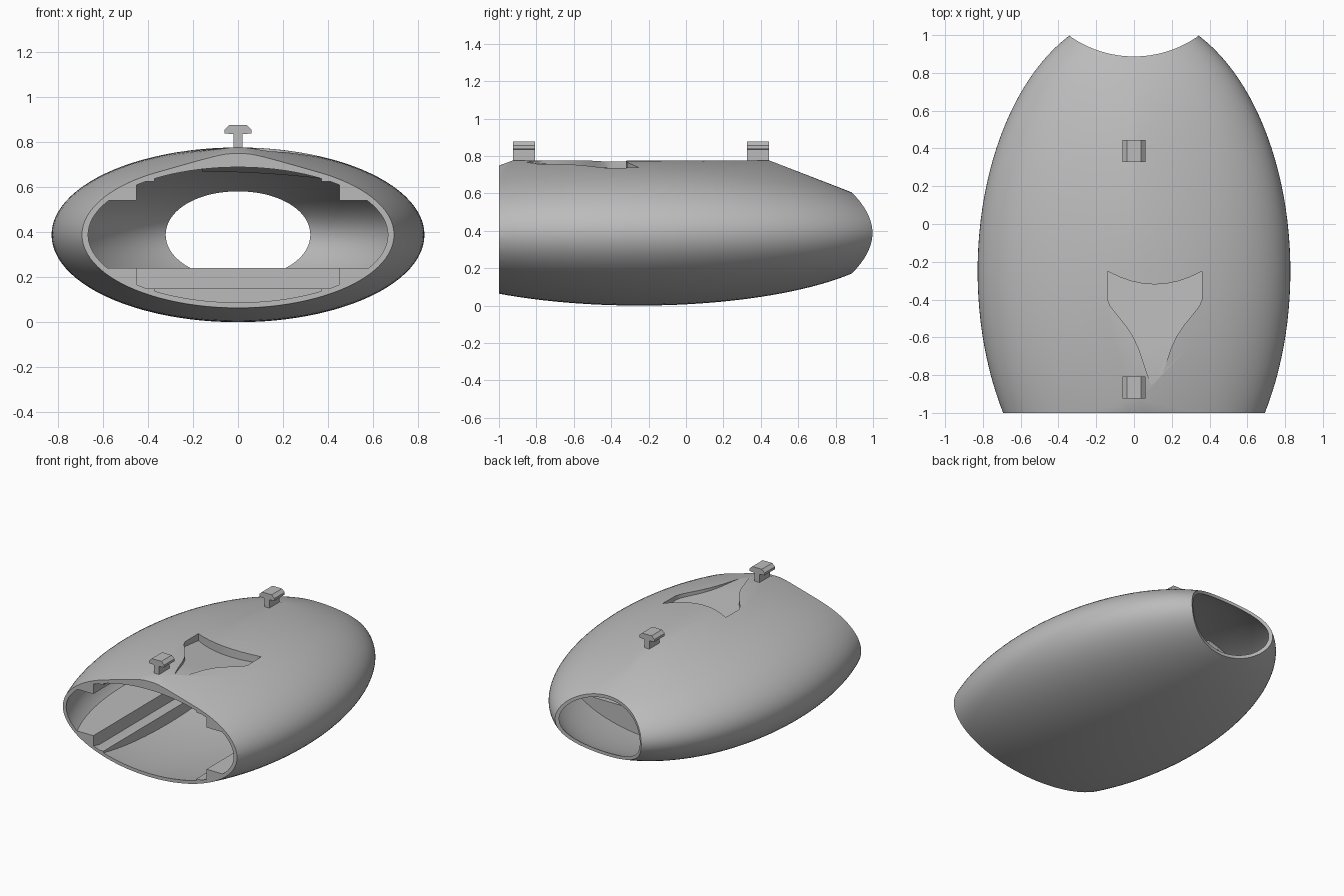
import bpy, bmesh, math
from mathutils import Matrix, Vector

if "Cube" in bpy.data.objects:
    bpy.data.objects.remove(bpy.data.objects["Cube"])

grey = bpy.data.materials.new("plain_grey")
grey.use_nodes = True
grey.diffuse_color = (0.5, 0.5, 0.5, 1)
grey.node_tree.nodes["Principled BSDF"].inputs["Base Color"].default_value = (0.5, 0.5, 0.5, 1)

CENTRE = Vector((0, -0.25, 0.388))


def finish(name, bm):
    bmesh.ops.recalc_face_normals(bm, faces=bm.faces)
    mesh = bpy.data.meshes.new(name)
    bm.to_mesh(mesh)
    bm.free()
    mesh.materials.append(grey)
    obj = bpy.data.objects.new(name, mesh)
    bpy.context.collection.objects.link(obj)
    return obj


def ellipsoid(rx, ry, rz):
    bm = bmesh.new()
    bmesh.ops.create_uvsphere(bm, u_segments=96, v_segments=64, radius=1)
    m = (Matrix.Translation(CENTRE) @ Matrix.Diagonal((rx, ry, rz, 1))
         @ Matrix.Rotation(math.pi / 2, 4, 'X'))
    bmesh.ops.transform(bm, matrix=m, verts=bm.verts)
    return bm


def box(name, x, y, z):
    bm = bmesh.new()
    bmesh.ops.create_cube(bm, size=1)
    for v in bm.verts:
        v.co = [r[0] if c < 0 else r[1] for c, r in zip(v.co, (x, y, z))]
    return finish(name, bm)


def prism(name, outline, low, high):
    """Vertical prism whose lower and upper ends follow height functions."""
    bm = bmesh.new()
    rings = [[bm.verts.new((x, y, f(x, y))) for x, y in outline] for f in (low, high)]
    n = len(outline)
    for ring in rings:
        bm.faces.new(ring)
    for i in range(n):
        j = (i + 1) % n
        bm.faces.new((rings[0][i], rings[0][j], rings[1][j], rings[1][i]))
    return finish(name, bm)


def carve(target, cutter):
    mod = target.modifiers.new("cut", 'BOOLEAN')
    mod.operation, mod.solver, mod.object = 'DIFFERENCE', 'EXACT', cutter
    bpy.context.view_layer.update()
    dg = bpy.context.evaluated_depsgraph_get()
    mesh = bpy.data.meshes.new_from_object(target.evaluated_get(dg))
    target.modifiers.clear()
    target.data = mesh
    bpy.data.objects.remove(cutter)


# Outer hull: ellipsoid stretched over a narrow flat ridge
bm = ellipsoid(0.828, 1.37, 0.388)
bmesh.ops.delete(bm, geom=bm.edges[:] + bm.faces[:], context='EDGES_FACES')
for x in (-0.03, 0.03):
    for y in (-0.925, 0.445):
        bm.verts.new((x, y, 0.776))
bmesh.ops.convex_hull(bm, input=bm.verts[:])
bmesh.ops.delete(bm, geom=[v for v in bm.verts if not v.link_faces], context='VERTS')
shell = finish("shell", bm)

# Sunken intake outline: smooth sides tapering to the front, arched rear edge
half = [(0.25, -0.25), (0.25, -0.40), (0.235, -0.435), (0.2, -0.48), (0.155, -0.535),
        (0.115, -0.595), (0.085, -0.66), (0.055, -0.75), (0.02, -0.85)]
arch = [(0.25 * t, -0.32 + 0.07 * t * t) for t in (-0.75, -0.5, -0.25, 0, 0.25, 0.5, 0.75)]
outline = half + [(-x, y) for x, y in reversed(half)] + arch
intake = [(x + 0.11, y) for x, y in outline]
housing = [(x * 1.08 + 0.11, -0.5 + (y + 0.5) * 1.08) for x, y in outline]


def floor(x, y):
    return 0.765 - 0.1 * (y + 0.85) - 0.06 * (x - 0.11)


# Cavity, keeping stepped corner rails, a low cross wall and the intake housing
cavity = finish("cavity", ellipsoid(0.802, 1.345, 0.362))
END = 0.32
for side in (-1, 1):
    for inner, z in ((0.45, (-1, 0.24)), (0.37, (-1, 0.15)), (0.45, (0.54, 2)), (0.37, (0.625, 2))):
        xs = sorted((side * inner, side * 2))
        carve(cavity, box("rail_block", xs, (-3, END), z))
carve(cavity, box("wall_block", (-2, 2), (0.2, END), (-1, 0.24)))
carve(cavity, box("wall_step", (-2, 2), (0.17, 0.25), (-1, 0.15)))
carve(cavity, prism("housing_block", housing, lambda x, y: floor(x, y) - 0.05, lambda x, y: 1))
carve(shell, cavity)

# Open front, scooped rear and intake recess
carve(shell, box("front_cutter", (-2, 2), (-3, -1), (-1, 2)))
bm = bmesh.new()
bmesh.ops.create_cone(bm, cap_ends=True, segments=128, radius1=0.59, radius2=0.59, depth=3,
                      matrix=Matrix.Translation((0, 1.477, 0.4)))
carve(shell, finish("rear_cutter", bm))
carve(shell, prism("intake_cutter", intake, floor, lambda x, y: 1))

# T-shaped mounts on the ridge
side = [(0.02, 0.765), (0.02, 0.835), (0.06, 0.838), (0.06, 0.855), (0.038, 0.876)]
profile = side + [(-x, z) for x, z in reversed(side)]
mounts = []
for name, y in (("front_mount", -0.925), ("rear_mount", 0.327)):
    bm = bmesh.new()
    face = bm.faces.new([bm.verts.new((x, y, z)) for x, z in profile])
    out = bmesh.ops.extrude_face_region(bm, geom=[face])["geom"]
    bmesh.ops.translate(bm, vec=(0, 0.118, 0),
                        verts=[g for g in out if isinstance(g, bmesh.types.BMVert)])
    mounts.append(finish(name, bm))

# Smooth hull with crisp cut edges
bpy.ops.object.select_all(action='DESELECT')
shell.select_set(True)
bpy.context.view_layer.objects.active = shell
bpy.ops.object.shade_smooth_by_angle(angle=math.radians(25))
